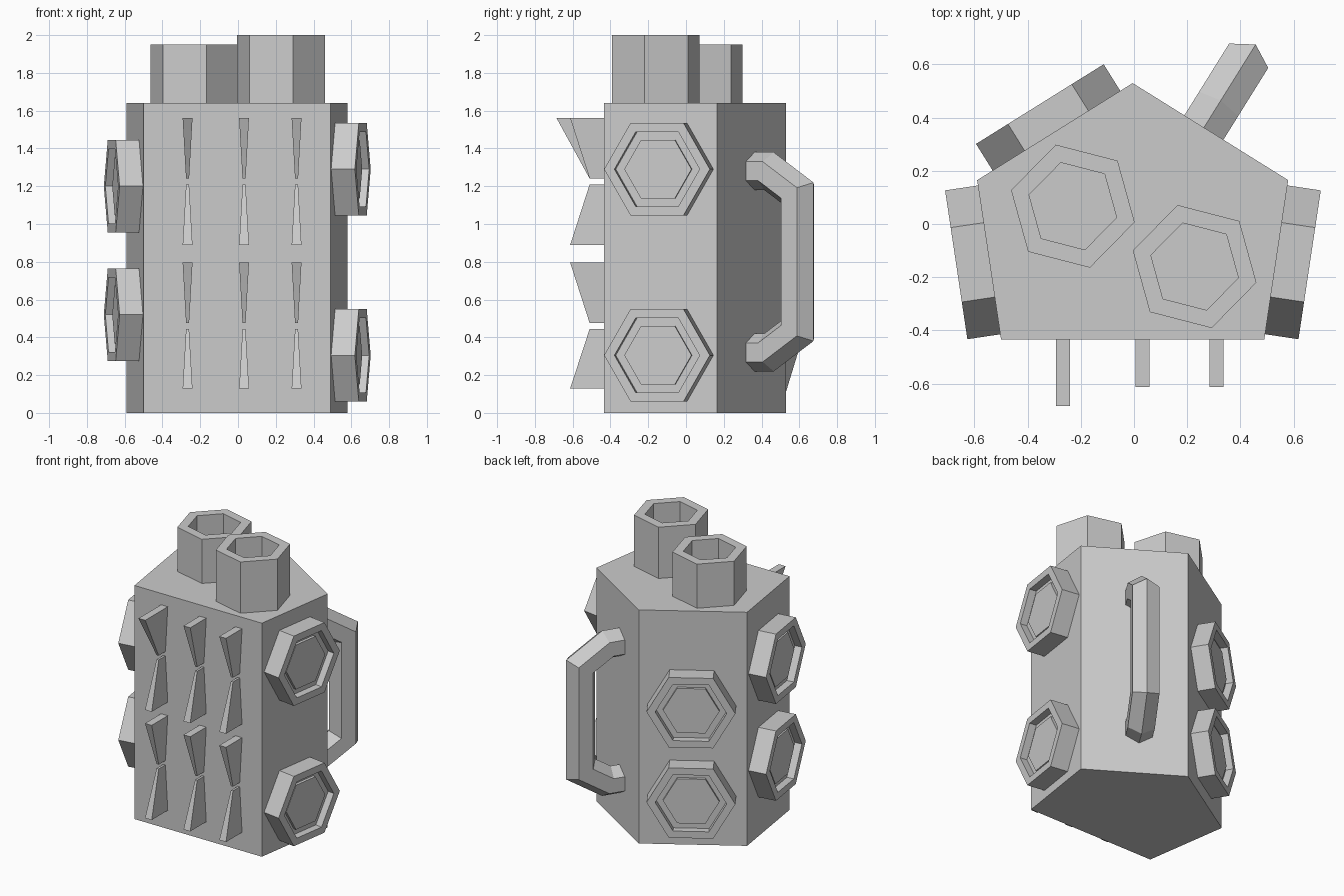
import bpy, math
from mathutils import Vector, Matrix

if "Cube" in bpy.data.objects:
    bpy.data.objects.remove(bpy.data.objects["Cube"])


def add_mesh(name, verts, faces):
    me = bpy.data.meshes.new(name)
    me.from_pydata([tuple(v) for v in verts], [], faces)
    ob = bpy.data.objects.new(name, me)
    bpy.context.collection.objects.link(ob)
    # consistent outward normals
    import bmesh
    bm = bmesh.new()
    bm.from_mesh(me)
    bmesh.ops.recalc_face_normals(bm, faces=bm.faces)
    bm.to_mesh(me)
    bm.free()
    return ob


def skin(name, rings):
    """Bridge equal-length vertex rings and cap both ends."""
    n = len(rings[0])
    verts = [v for r in rings for v in r]
    faces = [list(range(n)), list(range(len(verts) - n, len(verts)))]
    for k in range(len(rings) - 1):
        for i in range(n):
            j = (i + 1) % n
            faces.append([k * n + i, k * n + j, (k + 1) * n + j, (k + 1) * n + i])
    return add_mesh(name, verts, faces)


def hex_turned(name, profile, mat, twist=0.0):
    """Six-sided turned shape from (radius, height) pairs."""
    rings = [[mat @ Vector((r * math.cos(twist + i * math.pi / 3),
                            r * math.sin(twist + i * math.pi / 3), h))
              for i in range(6)] for r, h in profile]
    return skin(name, rings)


UP = Vector((0, 0, 1))


def face_frame(origin, normal):
    """Local x along the wall, y up, z out of the wall."""
    n = Vector(normal).normalized()
    t = UP.cross(n)
    m = Matrix((t, UP, n)).transposed().to_4x4()
    m.translation = Vector(origin)
    return m


# body: five-sided prism
outline = [(-0.5, -0.435), (0.49, -0.435), (0.58, 0.165), (-0.005, 0.53), (-0.59, 0.165)]
skin("body", [[Vector((x, y, z)) for x, y in outline] for z in (0, 1.64)])

# chimneys: open hexagonal tubes on top
for name, x, y, top in (("chimney_right", 0.228, -0.16, 2.0),
                        ("chimney_left", -0.23, 0.067, 1.95)):
    hex_turned(name, [(0.24, 1.62), (0.24, top), (0.17, top), (0.17, 1.645)],
               Matrix.Translation((x, y, 0)), math.radians(-14.5))

# wall dials: hexagonal rim, groove and inner button
dial = [(0.283, -0.02), (0.283, 0.125), (0.228, 0.125), (0.228, 0.075), (0.18, 0.075), (0.18, 0.095)]
walls = [("right", (0.537, -0.135), (0.988, -0.148), (1.29, 0.305)),
         ("left", (-0.545, -0.135), (-0.988, -0.148), (1.2, 0.52)),
         ("back_left", (-0.288, 0.345), (-0.529, 0.848), (0.98, 0.345))]
for name, (x, y), (nx, ny), heights in walls:
    for i, z in enumerate(heights):
        hex_turned(f"dial_{name}_{i + 1}", dial, face_frame((x, y, z), (nx, ny, 0)))

# handle: hexagonal bar swept along a bent path on the back right wall
frame = face_frame((0.263, 0.363, 0), (0.529, 0.848, 0))
path = [(-0.02, 1.28), (0.09, 1.28), (0.268, 1.165), (0.268, 0.435), (0.09, 0.32), (-0.02, 0.32)]
path = [Vector(p) for p in path]
rings = []
for k, p in enumerate(path):
    d0 = (p - path[max(k - 1, 0)]).normalized() if k else (path[1] - p).normalized()
    d1 = (path[k + 1] - p).normalized() if k < len(path) - 1 else d0
    n0, n1 = Vector((-d0.y, d0.x)), Vector((-d1.y, d1.x))
    miter = (n0 + n1).normalized()
    miter /= miter.dot(n0)
    ring = []
    for i in range(6):
        a = i * math.pi / 3
        q = p + miter * 0.1 * math.cos(a)
        ring.append(frame @ Vector((0.1 * math.sin(a), q.y, q.x)))
    rings.append(ring)
skin("handle", rings)

# front fins: wedges tapering in width and depth, alternating direction
rows = [(1.56, 1.24), (0.89, 1.21), (0.795, 0.475), (0.13, 0.445)]  # (wide end, narrow end)
for c, x in enumerate((-0.267, 0.032, 0.31)):
    for r, (z_wide, z_thin) in enumerate(rows):
        reach = -0.685 if (c, r) == (0, 0) else -0.613
        ends = []
        for w, y, z in ((0.026, reach, z_wide), (0.008, -0.51, z_thin)):
            ends.append([Vector((x + sx * w, yy, z)) for sx, yy in
                         ((-1, -0.425), (1, -0.425), (1, y), (-1, y))])
        skin(f"fin_{c + 1}_{r + 1}", ends)
